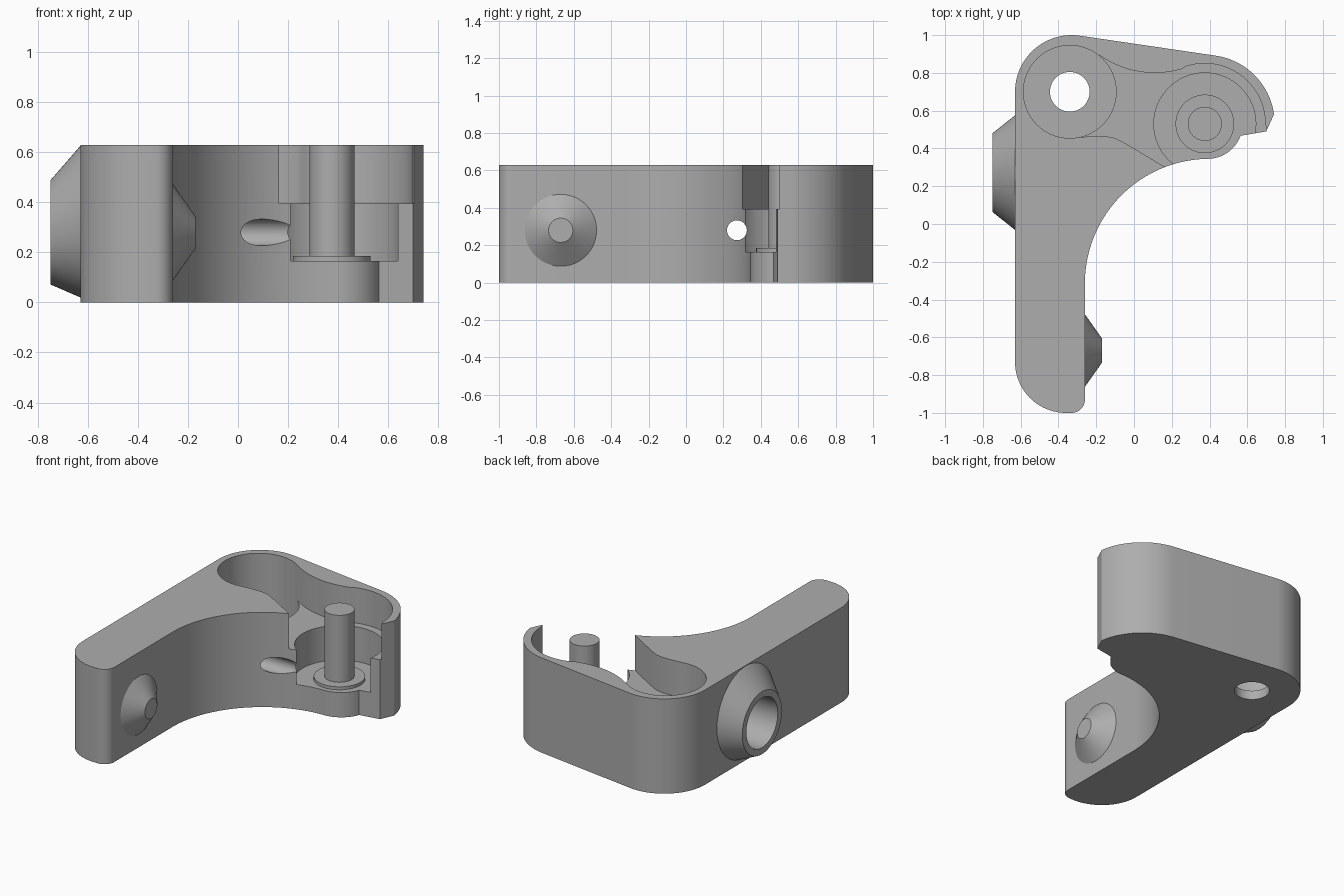
import bpy, bmesh
from math import sin, cos, radians
from mathutils import Matrix, Vector

cube = bpy.data.objects.get("Cube")
if cube:
    bpy.data.objects.remove(cube, do_unlink=True)

grey = bpy.data.materials.new("plain grey")
grey.use_nodes = True
grey.diffuse_color = (0.42, 0.42, 0.42, 1)
grey.node_tree.nodes["Principled BSDF"].inputs["Base Color"].default_value = grey.diffuse_color

HEIGHT = 0.63
PIVOT = (-0.34, 0.70)      # round corner with the through hole
POST = (0.375, 0.53)       # centre of the standing post
BORE_Y, BORE_Z = 0.272, 0.28


def arc(centre, r, a0, a1, n=24):
    """Points on an arc, angles in degrees."""
    steps = [radians(a0 + (a1 - a0) * i / n) for i in range(n + 1)]
    return [(centre[0] + r * cos(a), centre[1] + r * sin(a)) for a in steps]


def circle(centre, r, n=64):
    return arc(centre, r, 0, 360, n)[:-1]


def loft(name, lower, upper):
    """Closed solid between two matching rings of 3D points."""
    bm = bmesh.new()
    a = [bm.verts.new(p) for p in lower]
    b = [bm.verts.new(p) for p in upper]
    bm.faces.new(a)
    bm.faces.new(b)
    n = len(a)
    for i in range(n):
        j = (i + 1) % n
        bm.faces.new((a[i], a[j], b[j], b[i]))
    bmesh.ops.recalc_face_normals(bm, faces=bm.faces)
    mesh = bpy.data.meshes.new(name)
    bm.to_mesh(mesh)
    bm.free()
    mesh.materials.append(grey)
    obj = bpy.data.objects.new(name, mesh)
    bpy.context.collection.objects.link(obj)
    return obj


def prism(name, outline, z0, z1):
    return loft(name, [(x, y, z0) for x, y in outline], [(x, y, z1) for x, y in outline])


def x_cone(name, x0, c0, r0, x1, c1, r1):
    """Round solid along x; each end has its own (y, z) centre and radius."""
    return loft(name, [(x0, y, z) for y, z in circle(c0, r0)],
                [(x1, y, z) for y, z in circle(c1, r1)])


def cut(obj, cutters):
    bpy.context.view_layer.objects.active = obj
    for c in cutters:
        mod = obj.modifiers.new("cut", "BOOLEAN")
        mod.operation = "DIFFERENCE"
        mod.solver = "EXACT"
        mod.object = c
        bpy.ops.object.modifier_apply(modifier=mod.name)


# Bracket body
outline = (
    arc((-0.36, -0.73), 0.27, 270, 180)
    + arc((-0.33, 0.70), 0.30, 180, 82)
    + arc((0.38, 0.53), 0.365, 82, 8)
    + [(0.70, 0.49), (0.55, 0.465)]
    + arc((0.39, 0.53), 0.185, -20, -90, 12)
    + arc((0.40, -0.315), 0.66, 90, 180, 40)
    + arc((-0.33, -0.93), 0.07, 0, -90, 10)
)
body = prism("bracket_body", outline, 0, HEIGHT)

# Upper pocket: two round ends joined by a waist, open to the front
pocket = (
    arc(PIVOT, 0.245, 270, 53.4, 40)
    + arc((0.11, 1.305), 0.505, 233.4, 288.9)[1:-1]
    + arc(POST, 0.32, 108.9, 0, 30)
    + [(0.71, 0.48), (0.71, 0.2), (0.25, 0.25), (0.0, 0.40),
       (-0.06, 0.435), (-0.10, 0.455), (-0.15, 0.465), (-0.22, 0.465)]
)
bore = x_cone("bore_cutter", -0.9, (BORE_Y, BORE_Z), 0.165, -0.25, (BORE_Y, BORE_Z), 0.165)
cutters = [
    prism("pocket_cutter", pocket, 0.395, 0.8),
    prism("pivot_well_cutter", circle(PIVOT, 0.2455), 0.06, 0.81),
    prism("pivot_hole_cutter", circle(PIVOT, 0.105), -0.1, 0.3),
    prism("post_well_cutter", circle(POST, 0.27), 0.165, 0.82),
    bore,
    x_cone("cross_hole_cutter", -0.4, (BORE_Y, BORE_Z), 0.053, 0.5, (BORE_Y, BORE_Z), 0.053),
]
cut(body, cutters)

# Bosses on the two long sides
side_boss = x_cone("bored_side_boss", -0.63, (BORE_Y, 0.323), 0.303, -0.75, (BORE_Y, BORE_Z), 0.208)
cut(side_boss, [bore])
arm_boss = x_cone("arm_boss", -0.262, (-0.67, 0.28), 0.195, -0.17, (-0.67, 0.28), 0.065)

# Post and its seat
seat = prism("post_seat", circle(POST, 0.155), 0.16, 0.185)
post = prism("post", circle(POST, 0.09), 0.165, HEIGHT)

for c in cutters:
    bpy.data.objects.remove(c, do_unlink=True)

bpy.ops.object.select_all(action="DESELECT")
for obj in (body, side_boss, arm_boss, seat, post):
    obj.select_set(True)
    bpy.context.view_layer.objects.active = obj
bpy.ops.object.shade_smooth_by_angle(angle=radians(30))
